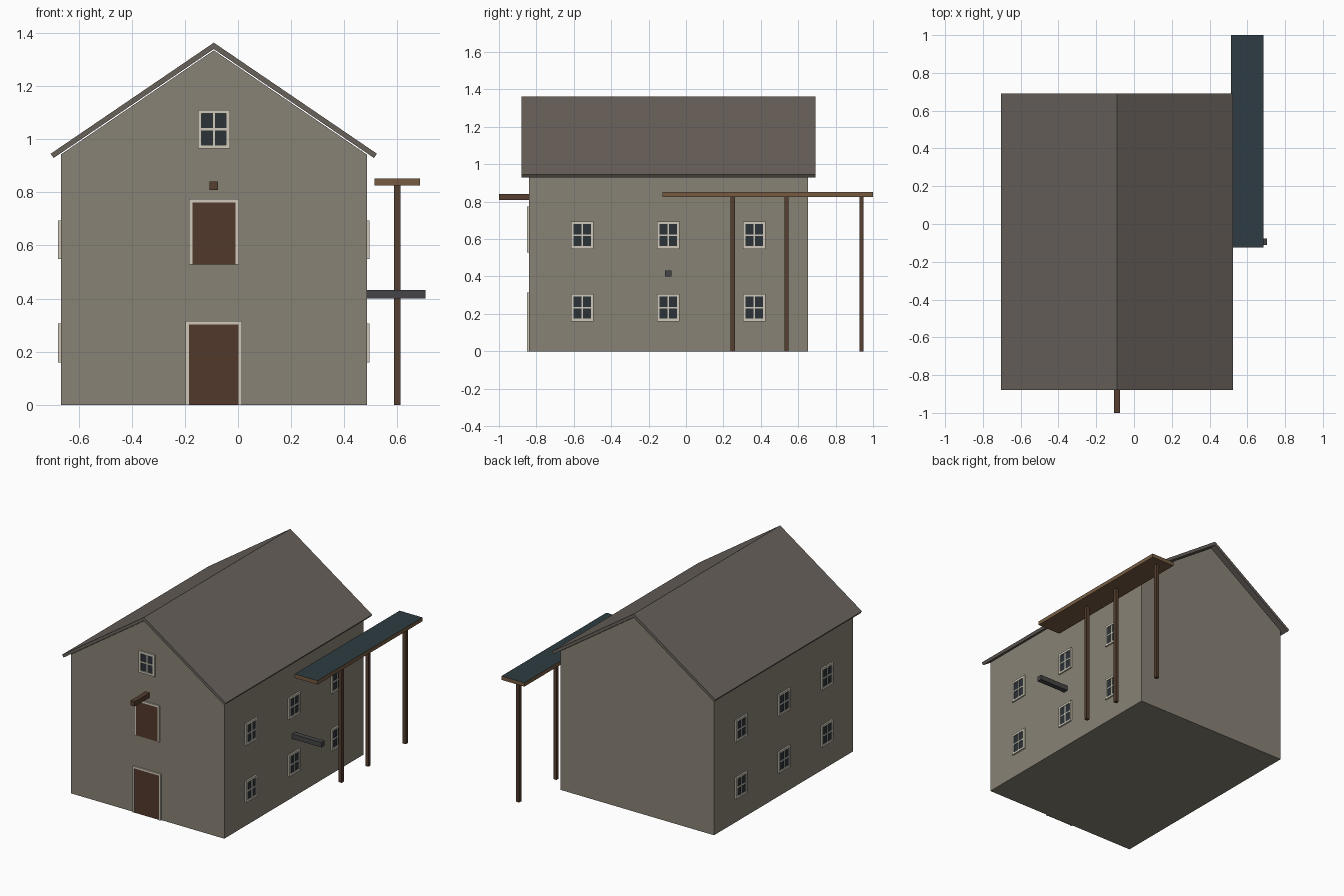
import bpy

if "Cube" in bpy.data.objects:
    bpy.data.objects.remove(bpy.data.objects["Cube"])

CX = -0.091                      # house centre line
HW = 0.576                       # half width of the walls
Y0, Y1 = -0.84, 0.652            # front and back walls


def mat(name, r, g, b):
    m = bpy.data.materials.new(name)
    m.diffuse_color = (r, g, b, 1)
    m.use_nodes = True
    m.node_tree.nodes["Principled BSDF"].inputs["Base Color"].default_value = m.diffuse_color
    return m


STONE = mat("stone", 0.25, 0.225, 0.18)
ROOF = mat("roof_slate", 0.14, 0.12, 0.105)
TRIM = mat("trim", 0.62, 0.58, 0.48)
DOOR = mat("door_wood", 0.085, 0.04, 0.024)
WOOD = mat("wood", 0.18, 0.105, 0.055)
POST = mat("dark_wood", 0.09, 0.05, 0.03)
GLASS = mat("glass", 0.025, 0.032, 0.04)
IRON = mat("iron", 0.06, 0.06, 0.063)
WATER = mat("water", 0.027, 0.046, 0.056)


def make(name, verts, faces, m):
    me = bpy.data.meshes.new(name)
    me.from_pydata(verts, [], faces)
    me.materials.append(m)
    ob = bpy.data.objects.new(name, me)
    bpy.context.collection.objects.link(ob)
    return ob


def prism(name, profile, y0, y1, m):
    # Extrude a counter-clockwise x-z profile along y
    n = len(profile)
    verts = [(x, y, z) for y in (y0, y1) for x, z in profile]
    faces = [tuple(range(n)), tuple(range(2 * n - 1, n - 1, -1))]
    faces += [(i, i + n, (i + 1) % n + n, (i + 1) % n) for i in range(n)]
    return make(name, verts, faces, m)


def box(name, x0, x1, y0, y1, z0, z1, m):
    return prism(name, [(x0, z0), (x1, z0), (x1, z1), (x0, z1)], y0, y1, m)


def panel(name, side, u0, u1, z0, z1, d, m):
    # Flat box on a wall, standing out by d
    if side == "front":
        return box(name, u0, u1, Y0 - d, Y0 + 0.004, z0, z1, m)
    if side == "right":
        w = CX + HW
        return box(name, w - 0.004, w + d, u0, u1, z0, z1, m)
    w = CX - HW
    return box(name, w - d, w + 0.004, u0, u1, z0, z1, m)


def window(side, u, z):
    hw, hh, t = 0.06, 0.073, 0.014
    n = side + "_window_"
    panel(n + "glass", side, u - hw + t, u + hw - t, z - hh + t, z + hh - t, 0.004, GLASS)
    for s in (-1, 1):
        a, b = sorted((u + s * hw, u + s * (hw - t)))
        panel(n + "jamb", side, a, b, z - hh, z + hh, 0.01, TRIM)
        a, b = sorted((z + s * hh, z + s * (hh - t)))
        panel(n + "rail", side, u - hw + t, u + hw - t, a, b, 0.01, TRIM)
    panel(n + "mullion", side, u - 0.004, u + 0.004, z - hh + t, z + hh - t, 0.008, TRIM)
    panel(n + "crossbar", side, u - hw + t, u + hw - t, z - 0.004, z + 0.004, 0.0075, TRIM)


def door(name, hw, z0, z1):
    t = 0.013
    panel(name, "front", CX - hw, CX + hw, z0, z1, 0.006, DOOR)
    panel(name + "_left_jamb", "front", CX - hw - t, CX - hw, z0, z1, 0.01, TRIM)
    panel(name + "_right_jamb", "front", CX + hw, CX + hw + t, z0, z1, 0.01, TRIM)
    panel(name + "_lintel", "front", CX - hw - t, CX + hw + t, z1, z1 + t, 0.01, TRIM)


# Gabled stone walls
prism("walls", [(CX - HW, 0), (CX + HW, 0), (CX + HW, 0.942), (CX, 1.334),
                (CX - HW, 0.942)], Y0, Y1, STONE)

# Roof slabs meeting at the ridge
prism("roof", [(CX - 0.603, 0.929), (CX, 1.339), (CX + 0.603, 0.929),
               (CX + 0.614, 0.945), (CX, 1.363), (CX - 0.614, 0.945)],
      -0.88, 0.692, ROOF)

# Doors and windows
door("lower_door", 0.093, 0, 0.302)
door("loft_door", 0.081, 0.528, 0.762)
window("front", CX, 1.037)
for side in ("left", "right"):
    for y in (-0.555, -0.095, 0.365):
        for z in (0.233, 0.621):
            window(side, y, z)

# Hoist beam over the loft door and axle on the side wall
box("hoist_beam", CX - 0.016, CX + 0.016, -1.0, Y0 + 0.02, 0.808, 0.84, WOOD).data.materials[0] = POST
box("axle", CX + HW - 0.02, 0.705, -0.112, -0.078, 0.4, 0.433, IRON)

# Raised water channel with a water-coloured top, on three posts
flume = box("flume", 0.513, 0.685, -0.125, 1.0, 0.826, 0.852, WOOD)
flume.data.materials.append(WATER)
max(flume.data.polygons, key=lambda p: p.center.z).material_index = 1
for y in (0.25, 0.537, 0.938):
    box("flume_post", 0.588, 0.611, y - 0.0115, y + 0.0115, 0, 0.827, POST)
